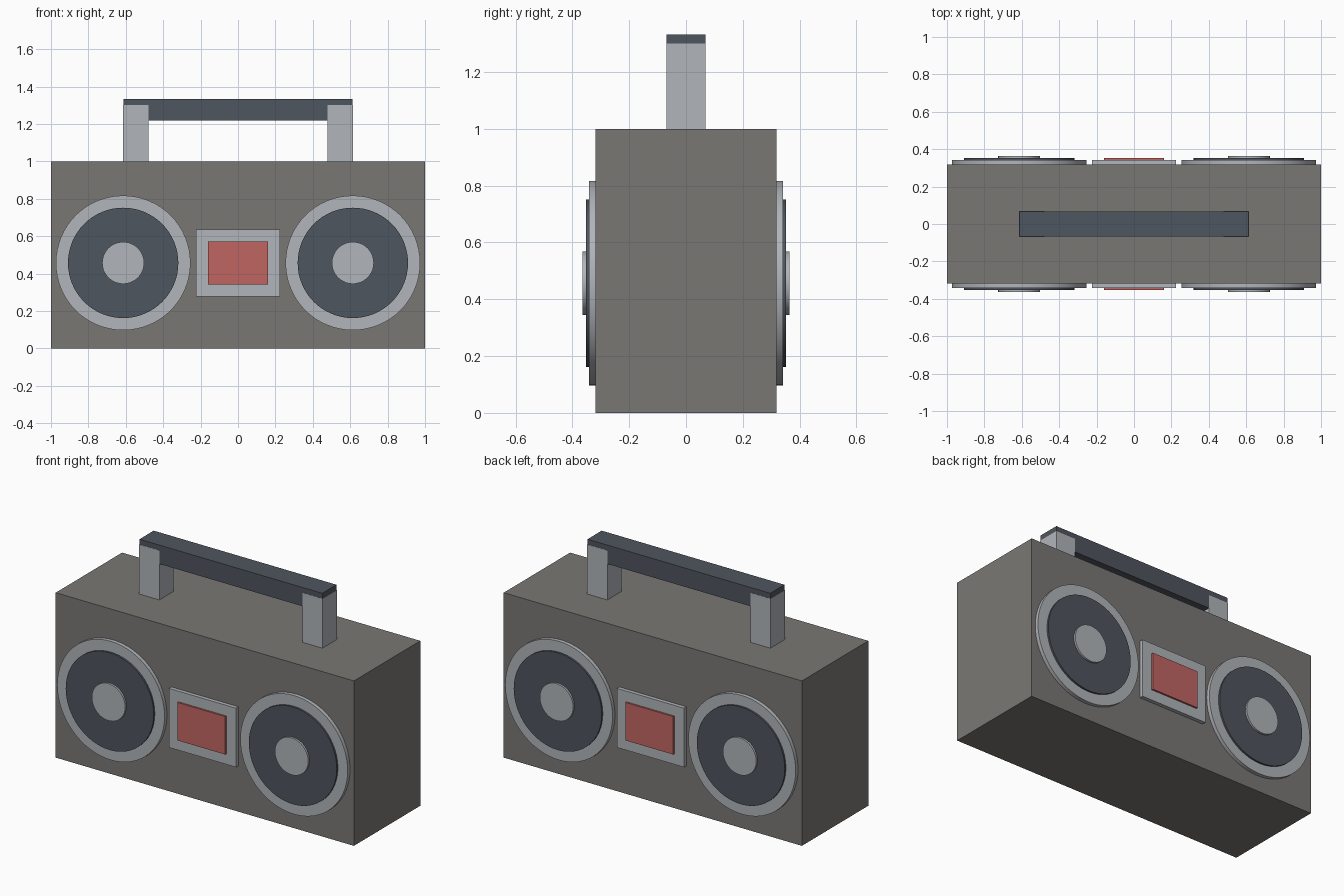
import bpy
import math

default = bpy.data.objects.get("Cube")
if default:
    bpy.data.objects.remove(default, do_unlink=True)


def make_material(name, r, g, b):
    mat = bpy.data.materials.new(name)
    mat.use_nodes = True
    mat.diffuse_color = (r, g, b, 1)
    mat.node_tree.nodes["Principled BSDF"].inputs["Base Color"].default_value = (r, g, b, 1)
    return mat


body_grey = make_material("warm grey", 0.195, 0.187, 0.175)
silver = make_material("silver", 0.44, 0.46, 0.49)
slate = make_material("dark slate", 0.078, 0.092, 0.112)
red = make_material("soft red", 0.53, 0.133, 0.122)


def box(name, center, size, mat):
    bpy.ops.mesh.primitive_cube_add(size=1, location=center)
    obj = bpy.context.object
    obj.name = name
    obj.scale = size
    bpy.ops.object.transform_apply(location=False, rotation=False, scale=True)
    obj.data.materials.append(mat)
    return obj


def disc(name, x, z, radius, half_depth, side, mat):
    """Round plate facing front or back, rooted inside the body."""
    inner = HALF_Y - 0.02
    bpy.ops.mesh.primitive_cylinder_add(
        vertices=64, radius=radius, depth=half_depth - inner,
        location=(x, side * (half_depth + inner) / 2, z),
        rotation=(math.pi / 2, 0, 0))
    obj = bpy.context.object
    obj.name = name
    obj.data.materials.append(mat)
    bpy.ops.object.shade_smooth_by_angle(angle=math.radians(30))


def plate(name, z, width, height, half_depth, side, mat):
    """Rectangular plate rooted inside the body."""
    inner = HALF_Y - 0.02
    box(name, (0, side * (half_depth + inner) / 2, z),
        (width, half_depth - inner, height), mat)


HALF_Y = 0.318
MID_Z = 0.457
SPEAKER_X = 0.614

# Main case
box("case", (0, 0, 0.5), (2, 2 * HALF_Y, 1), body_grey)

# Speakers and centre panel, on both front and back
for side, face in ((-1, "front"), (1, "back")):
    for sx, hand in ((1, "left"), (-1, "right")):
        prefix = f"{face}_{hand}_speaker"
        x = sx * SPEAKER_X
        disc(prefix + "_rim", x, MID_Z, 0.36, 0.341, side, silver)
        disc(prefix + "_cone", x, MID_Z, 0.295, 0.352, side, slate)
        disc(prefix + "_cap", x, MID_Z, 0.112, 0.364, side, silver)
    plate(face + "_panel", MID_Z, 0.45, 0.358, 0.341, side, silver)
    plate(face + "_panel_window", MID_Z, 0.32, 0.23, 0.352, side, red)

# Carrying handle
box("handle_grip", (0, 0, 1.275), (1.226, 0.136, 0.114), slate)
for sx, hand in ((1, "left"), (-1, "right")):
    box(f"handle_{hand}_post", (sx * 0.547, 0, 1.15), (0.135, 0.138, 0.3), silver)
